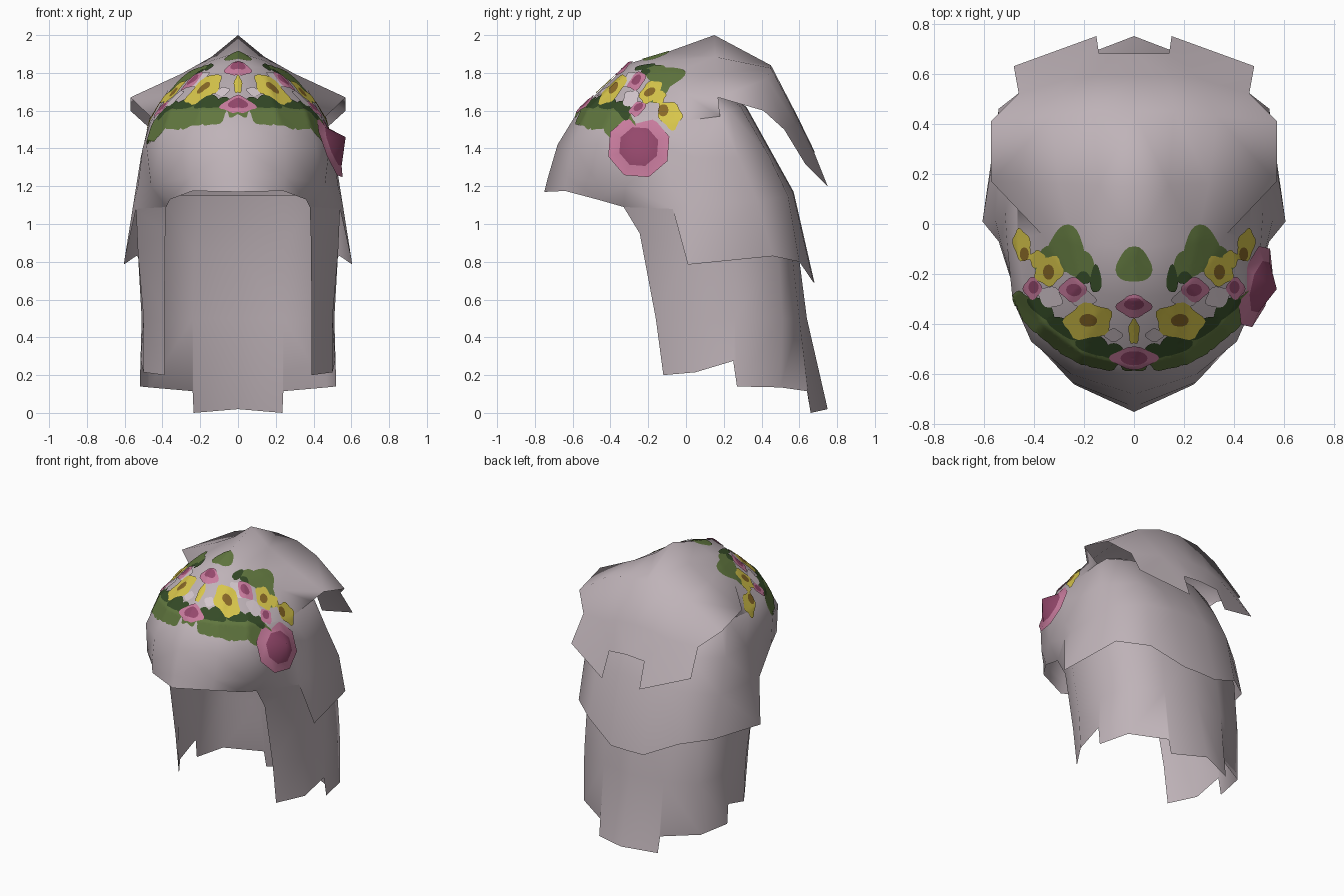
import bpy, bmesh, math
from mathutils import Vector
from mathutils.bvhtree import BVHTree

if "Cube" in bpy.data.objects:
    bpy.data.objects.remove(bpy.data.objects["Cube"])


def material(name, rgb):
    m = bpy.data.materials.new(name)
    m.diffuse_color = (*rgb, 1)
    m.use_nodes = True
    m.node_tree.nodes["Principled BSDF"].inputs["Base Color"].default_value = m.diffuse_color
    return m


HAIR = material("pale_hair", (0.52, 0.45, 0.48))
LEAF = material("leaf_green", (0.12, 0.185, 0.05))
DARK = material("dark_green", (0.035, 0.07, 0.02))
YELLOW = material("yellow", (0.68, 0.56, 0.07))
BROWN = material("brown", (0.25, 0.14, 0.02))
PINK = material("pink", (0.58, 0.20, 0.34))
MAGENTA = material("magenta", (0.30, 0.065, 0.15))
PALE = material("pale_petal", (0.66, 0.57, 0.61))


def add_object(name, bm, mats):
    me = bpy.data.meshes.new(name)
    bm.to_mesh(me)
    bm.free()
    for m in mats:
        me.materials.append(m)
    me.shade_smooth()
    ob = bpy.data.objects.new(name, me)
    bpy.context.collection.objects.link(ob)
    return ob


def loft(name, grids, closed=False):
    """Skin one or more grids of points into a single shell."""
    bm = bmesh.new()
    for rows in grids:
        grid = [[bm.verts.new(p) for p in row] for row in rows]
        n = len(rows[0])
        for a, b in zip(grid, grid[1:]):
            for i in range(n if closed else n - 1):
                j = (i + 1) % n
                bm.faces.new((a[i], a[j], b[j], b[i]))
    bmesh.ops.remove_doubles(bm, verts=bm.verts, dist=0.0005)
    bmesh.ops.triangulate(bm, faces=bm.faces)
    tree = BVHTree.FromBMesh(bm)
    add_object(name, bm, [HAIR])
    return tree


def flip(points):
    return [(-x, y, z) for x, y, z in reversed(points)]


# Cap with fringe in front and a short layer behind: rows upward, front to back
cap_rows = [
    [(0, -.75, 1.17), (.24, -.64, 1.175), (.36, -.47, 1.13), (.38, -.33, 1.09), (.54, -.07, 1.08),
     (.605, .01, .785), (.54, .46, .83), (.36, .60, .80), (.13, .675, .69), (0, .68, .69)],
    [(0, -.73, 1.25), (.25, -.63, 1.25), (.40, -.47, 1.22), (.46, -.32, 1.2), (.53, -.08, 1.2),
     (.555, .02, 1.1), (.545, .38, 1.12), (.34, .54, 1.15), (.13, .565, 1.17), (0, .57, 1.17)],
    [(0, -.68, 1.42), (.25, -.60, 1.42), (.41, -.47, 1.42), (.485, -.30, 1.42), (.505, -.10, 1.4),
     (.515, .05, 1.35), (.515, .28, 1.35), (.33, .44, 1.36), (.13, .465, 1.35), (0, .47, 1.35)],
    [(0, -.57, 1.6), (.20, -.52, 1.6), (.36, -.40, 1.59), (.44, -.25, 1.57), (.465, -.06, 1.54),
     (.465, .18, 1.57), (.43, .23, 1.6), (.27, .29, 1.62), (.11, .315, 1.62), (0, .32, 1.62)],
]
brow = cap_rows[3]
# Crown of the cap, hidden under the top layer
cap_rows.append([(x * .55, y * .55, 1.72) for x, y, z in brow])
cap_rows.append([(0, 0, 1.76)] * len(brow))
cap_tree = loft("cap_and_fringe", [[r + flip(r[1:-1]) for r in cap_rows]], closed=True)

# Forehead and flaring top layer: rows front to back, centre to wing edge
top_rows = [
    brow[:4],
    [(0, -.30, 1.85), (.13, -.28, 1.825), (.21, -.24, 1.79), (.28, -.18, 1.75)],
    [(0, -.10, 1.91), (.14, -.08, 1.865), (.25, -.06, 1.80), (.37, -.04, 1.71)],
    [(0, .15, 2.0), (.14, .155, 1.885), (.30, .16, 1.795), (.57, .17, 1.67)],
    [(0, .45, 1.84), (.16, .45, 1.825), (.33, .43, 1.77), (.57, .41, 1.60)],
    [(0, .59, 1.57), (.14, .59, 1.56), (.26, .58, 1.53), (.46, .52, 1.50)],
    [(0, .68, 1.385), (.14, .68, 1.375), (.15, .75, 1.20), (.48, .63, 1.32)],
]
# Temples close the gap between the wings and the cap
temple = [brow[3:6], [r[3] for r in top_rows[1:4]]]
top_tree = loft("top_layer", [[flip(r[1:]) + r for r in top_rows], temple, [flip(r) for r in temple]])

# Long curtain of hair, open in front, with a stepped hem
long_rows = [
    [(.39, -.12, .20), (.50, .05, .215), (.515, .25, .275), (.52, .27, .14), (.47, .50, .135),
     (.24, .64, .115), (.235, .66, 0), (0, .75, .02)],
    [(.39, -.16, .50), (.50, .03, .50), (.51, .26, .50), (.51, .26, .50), (.46, .51, .50),
     (.24, .60, .50), (.24, .60, .50), (0, .64, .50)],
    [(.385, -.245, .95), (.53, 0, .85), (.53, .26, .85), (.53, .26, .85), (.45, .49, .85),
     (.23, .56, .85), (.23, .56, .85), (0, .595, .85)],
    [(.38, -.33, 1.09), (.54, -.07, 1.08), (.53, .26, 1.15), (.53, .26, 1.15), (.41, .42, 1.15),
     (.2, .49, 1.15), (.2, .49, 1.15), (0, .51, 1.15)],
]
loft("long_hair", [[r + flip(r[:-1]) for r in long_rows]])


def surface(x, y, lift):
    """Point just above the hair at plan position x, y."""
    best = None
    for tree in (cap_tree, top_tree):
        hit = tree.ray_cast(Vector((x, y, 3)), Vector((0, 0, -1)))
        if hit[0] and (best is None or hit[0].z > best[0].z):
            best = hit
    if best is None:
        best = cap_tree.find_nearest(Vector((x, y, 1.45)))
    n = best[1] if best[1].z >= 0 else -best[1]
    return best[0] + n * lift


def patch(bm, item, side, lift, lobes=0, wave=0.1, rings=6, segs=24):
    """Thin blossom or leaf plate draped over the hair."""
    x, y, rx, ry, turn = item
    c, d = math.cos(turn), math.sin(turn)
    centre = bm.verts.new(surface(side * x, y, lift))
    last = None
    for k in range(1, rings + 1):
        ring = []
        for s in range(segs):
            t = math.tau * s / segs
            r = k / rings * (1 + (wave * math.cos(lobes * (t - math.pi / 2)) if lobes else 0))
            u, v = rx * r * math.cos(t), ry * r * math.sin(t)
            ring.append(bm.verts.new(surface(side * (x + u * c - v * d), y + u * d + v * c, lift)))
        for i in range(segs):
            j = (i + 1) % segs
            loop = (last[i], ring[i], ring[j], last[j]) if last else (centre, ring[i], ring[j])
            bm.faces.new(loop if side > 0 else loop[::-1])
        last = ring


def patches(name, mat, lift, items, lobes=0):
    """Items: x, y, rx, ry, turn; those off the centre line are mirrored."""
    bm = bmesh.new()
    for item in items:
        for side in ((1, -1) if item[0] else (1,)):
            patch(bm, item, side, lift, lobes)
    add_object(name, bm, [mat])


# Floral garland, from the lowest plates to the highest
patches("crown_leaves", LEAF, .004, [
    (0, -.165, .07, .07, 0), (.27, -.105, .075, .095, .1), (.33, -.15, .065, .06, 0), (.21, -.165, .06, .055, .3)], 3)
patches("garland_leaves", LEAF, .004, [
    (.455, -.315, .045, .045, 0), (.40, -.37, .08, .042, .8), (.32, -.44, .08, .042, .7),
    (.23, -.50, .085, .045, .5), (.13, -.54, .075, .038, .2), (0, -.555, .06, .03, 0)], 5)
patches("garland_dark_leaves", DARK, .0055, [
    (.15, -.22, .022, .055, 0), (.365, -.335, .065, .03, .7), (.28, -.41, .07, .03, .6),
    (.16, -.48, .07, .04, .3), (.08, -.505, .045, .03, 0), (.20, -.215, .03, .025, 0)], 3)
patches("pale_petals", PALE, .0065, [
    (.21, -.29, .06, .035, .2), (.33, -.29, .05, .04, .5), (.08, -.44, .035, .025, 0)], 4)
patches("yellow_blossoms", YELLOW, .0075, [
    (.18, -.385, .095, .07, -.2), (.335, -.185, .055, .06, .5), (.38, -.14, .03, .035, 0),
    (.44, -.085, .034, .065, -.2), (0, -.425, .02, .05, 0)], 5)
patches("pink_blossoms", PINK, .0075, [
    (0, -.325, .066, .042, 0), (0, -.53, .09, .042, 0), (.24, -.26, .052, .045, 0), (.40, -.255, .035, .042, 0)], 4)
patches("yellow_hearts", BROWN, .009, [
    (.18, -.38, .034, .025, 0), (.335, -.19, .022, .03, 0), (.43, -.12, .018, .027, 0)])
patches("pink_hearts", MAGENTA, .009, [
    (0, -.315, .038, .022, 0), (0, -.53, .052, .028, 0), (.235, -.26, .03, .024, 0), (.395, -.25, .02, .025, 0)])

# Large rose on one side: a shallow faceted cone
bm = bmesh.new()
apex = bm.verts.new((.57, -.26, 1.46))
rings = []
for radius, height in ((.108, .02), (.17, 0)):
    ring = []
    for s in range(8):
        t = math.tau * (s + .4) / 8
        dy, dz = radius * math.cos(t), radius * math.sin(t)
        ring.append(bm.verts.new((.485 + height - .36 * dz + .2 * dy, -.25 + dy, 1.41 + dz)))
    rings.append(ring)
for i in range(8):
    j = (i + 1) % 8
    bm.faces.new((apex, rings[0][i], rings[0][j]))
    bm.faces.new((rings[0][i], rings[1][i], rings[1][j], rings[0][j])).material_index = 1
add_object("side_rose", bm, [MAGENTA, PINK])
